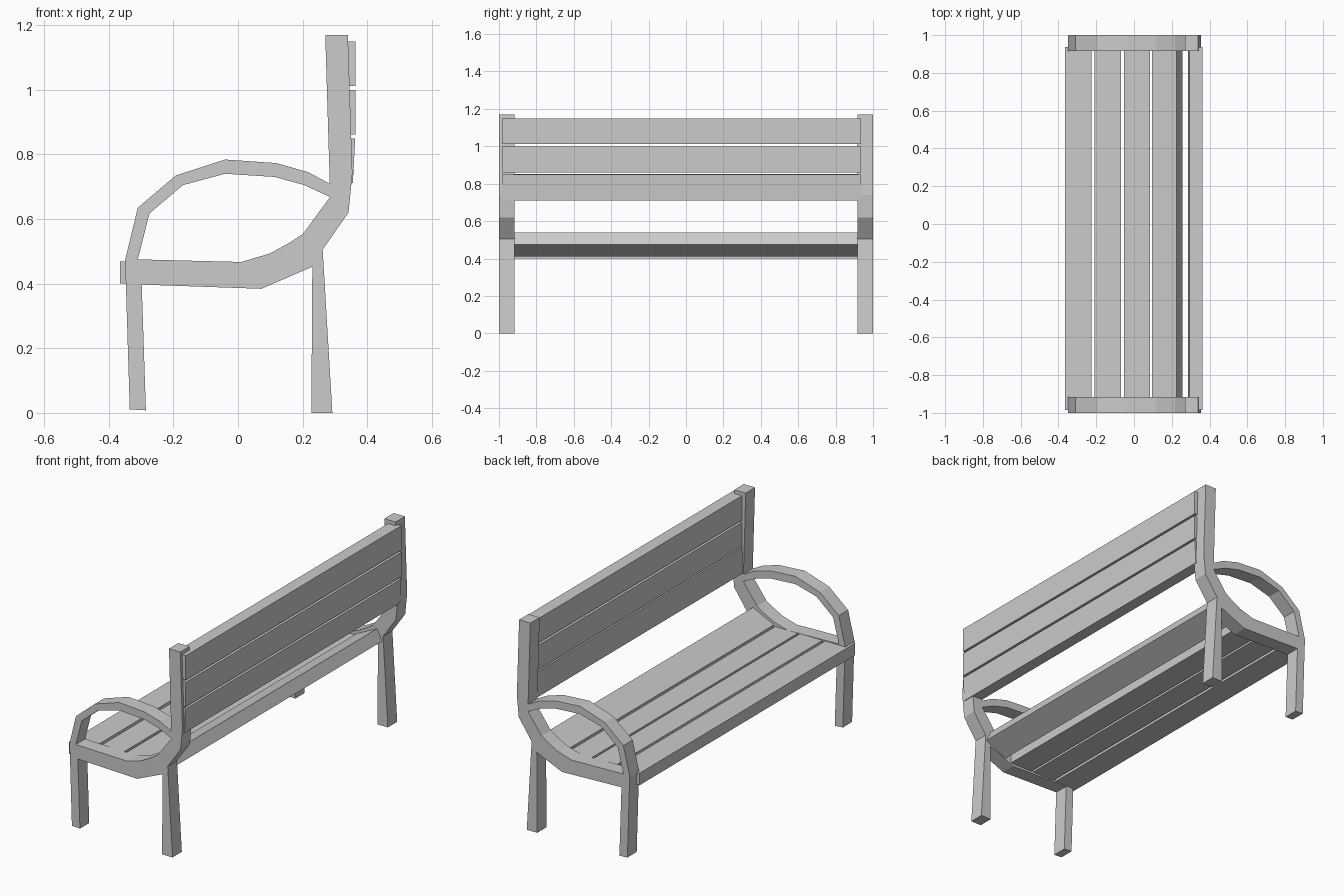
import bpy, bmesh
from math import radians
from mathutils import Vector, Matrix

if "Cube" in bpy.data.objects:
    bpy.data.objects.remove(bpy.data.objects["Cube"])


def finish(bm, name):
    bmesh.ops.recalc_face_normals(bm, faces=bm.faces)
    mesh = bpy.data.meshes.new(name)
    bm.to_mesh(mesh)
    bm.free()
    ob = bpy.data.objects.new(name, mesh)
    bpy.context.collection.objects.link(ob)
    return ob


def extruded(name, loops, y0, y1):
    """Fill side-view (x, z) loops, holes included, and extrude along y."""
    bm = bmesh.new()
    edges = []
    for pts in loops:
        vs = [bm.verts.new((x, y0, z)) for x, z in pts]
        edges += [bm.edges.new((a, b)) for a, b in zip(vs, vs[1:] + vs[:1])]
    bmesh.ops.triangle_fill(bm, use_beauty=True, edges=edges)
    out = bmesh.ops.extrude_face_region(bm, geom=bm.faces[:])
    moved = [g for g in out["geom"] if isinstance(g, bmesh.types.BMVert)]
    bmesh.ops.translate(bm, verts=moved, vec=(0, y1 - y0, 0))
    return finish(bm, name)


def board(name, x, z, width, height, tilt=0):
    """Long slat centred at (x, z), tilted about y."""
    bm = bmesh.new()
    m = (Matrix.Translation((x, -0.024, z)) @ Matrix.Rotation(radians(tilt), 4, 'Y')
         @ Matrix.Diagonal(Vector((width, 1.92, height, 1))))
    bmesh.ops.create_cube(bm, size=1, matrix=m)
    return finish(bm, name)


# End frames: legs, seat rail, back post and arm loop in one profile
outline = [(-0.335, 0.011), (-0.347, 0.40), (-0.35, 0.47), (-0.31, 0.635),
           (-0.192, 0.735), (-0.04, 0.784), (0.118, 0.773), (0.217, 0.745),
           (0.284, 0.709), (0.27, 1.17), (0.34, 1.17), (0.35, 0.86),
           (0.354, 0.74), (0.342, 0.62), (0.262, 0.505), (0.292, 0.0),
           (0.227, 0.0), (0.23, 0.452), (0.072, 0.384), (-0.298, 0.397),
           (-0.285, 0.008)]
arm_opening = [(-0.31, 0.475), (-0.274, 0.617), (-0.17, 0.705), (-0.04, 0.74),
               (0.114, 0.73), (0.205, 0.705), (0.285, 0.668), (0.2, 0.553),
               (0.157, 0.525), (0.098, 0.493), (0.01, 0.467)]
for side, y0 in (("left", -1.0), ("right", 0.917)):
    extruded(side + "_frame", [outline, arm_opening], y0, y0 + 0.083)

# Seat slats, the rear one tilted up along the rail
for i, x in enumerate((-0.295, -0.138, 0.016)):
    board(f"seat_slat_{i + 1}", x, 0.435 - 0.001 * i, 0.14, 0.068)
board("seat_slat_rear", 0.175, 0.475, 0.145, 0.07, tilt=-26)

# Back boards
board("back_board_top", 0.328, 1.08, 0.07, 0.138)
board("back_board_middle", 0.328, 0.93, 0.07, 0.138)
board("back_board_bottom", 0.324, 0.782, 0.07, 0.138, tilt=3)
